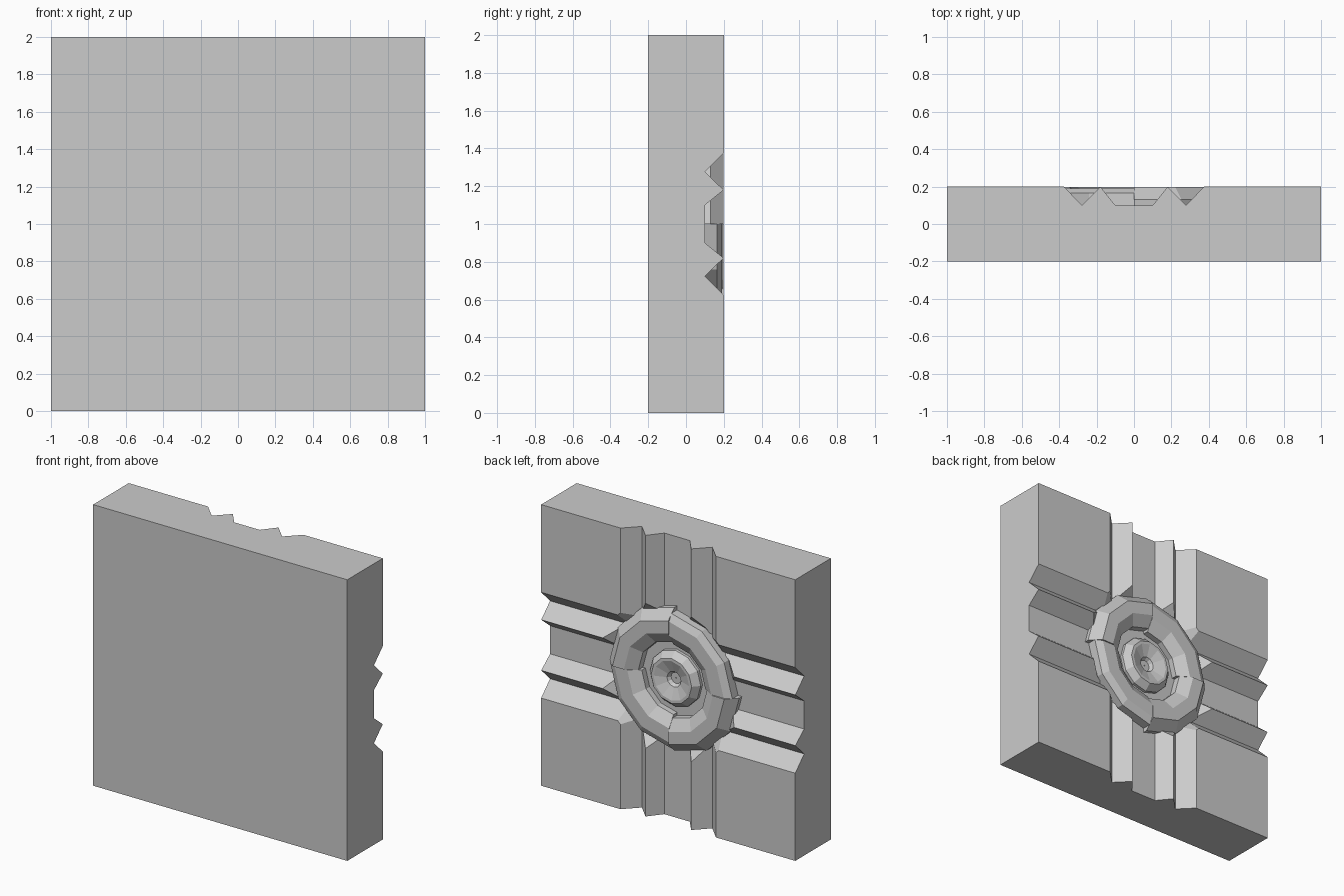
import bpy, bmesh, math

if "Cube" in bpy.data.objects:
    bpy.data.objects.remove(bpy.data.objects["Cube"])


def finish(bm, name):
    bmesh.ops.remove_doubles(bm, verts=bm.verts, dist=1e-5)
    bmesh.ops.recalc_face_normals(bm, faces=bm.faces)
    me = bpy.data.meshes.new(name)
    bm.to_mesh(me)
    bm.free()
    ob = bpy.data.objects.new(name, me)
    bpy.context.collection.objects.link(ob)
    return ob


def prism(name, profile, along_x):
    """Extrude an (offset, y) profile right across the slab."""
    bm = bmesh.new()
    rows = []
    for t in (-1.2, 1.2):
        rows.append([bm.verts.new((t, y, 1 + o) if along_x else (o, y, 1 + t))
                     for o, y in profile])
    n = len(profile)
    for i in range(n):
        j = (i + 1) % n
        bm.faces.new((rows[0][i], rows[0][j], rows[1][j], rows[1][i]))
    for row in rows:
        bm.faces.new(row)
    return finish(bm, name)


def sweep(name, profile, start, end, steps):
    """Turn a closed (radius, y) profile about the slab's centre axis."""
    bm = bmesh.new()
    full = end - start >= 360
    rows = []
    for k in range(steps if full else steps + 1):
        a = math.radians(start + (end - start) * k / steps)
        rows.append([bm.verts.new((r * math.cos(a), y, 1 + r * math.sin(a)))
                     for r, y in profile])
    n = len(profile)
    for k in range(steps):
        p, q = rows[k], rows[(k + 1) % len(rows)]
        for i in range(n):
            j = (i + 1) % n
            bm.faces.new((p[i], p[j], q[j], q[i]))
    if not full:
        bm.faces.new(rows[0])
        bm.faces.new(rows[-1])
    return finish(bm, name)


# Plain slab
bm = bmesh.new()
bmesh.ops.create_cube(bm, size=1)
for v in bm.verts:
    v.co = (v.co.x * 2, v.co.y * 0.4, v.co.z * 2 + 1)
slab = finish(bm, "wall_slab")

# Cross of grooves: V groove, flat trench, V groove
half = [(0.1, 0.1), (0.18, 0.199), (0.277, 0.1), (0.376, 0.2), (0.376, 0.3)]
groove = [(-x, y) for x, y in reversed(half)] + half
cutters = [prism("groove_cutter_x", groove, True),
           prism("groove_cutter_z", groove, False)]

# Round recess with a sloping rim
bm = bmesh.new()
bmesh.ops.create_cone(bm, cap_ends=True, segments=12,
                      radius1=0.465, radius2=0.665, depth=0.2)
for v in bm.verts:
    x, y, z = v.co
    v.co = (x, z + 0.199, 1 + y)
cutters.append(finish(bm, "recess_cutter"))

for c in cutters:
    c.hide_render = True
    m = slab.modifiers.new(c.name, 'BOOLEAN')
    m.operation = 'DIFFERENCE'
    m.solver = 'EXACT'
    m.object = c
bpy.context.view_layer.update()
dg = bpy.context.evaluated_depsgraph_get()
cut_mesh = bpy.data.meshes.new_from_object(slab.evaluated_get(dg))
slab.modifiers.clear()
slab.data = cut_mesh
for c in cutters:
    bpy.data.objects.remove(c)

# Ring in four alternating quarters
wide = [(0.51, 0.05), (0.51, 0.13), (0.44, 0.199), (0.35, 0.199),
        (0.27, 0.15), (0.27, 0.05)]
narrow = [(0.48, 0.05), (0.48, 0.165), (0.43, 0.19), (0.33, 0.19),
          (0.25, 0.14), (0.25, 0.05)]
for i in range(4):
    sweep("ring_quarter_%d" % (i + 1), narrow if i % 2 else wide,
          i * 90, i * 90 + 90, 3)

# Dished hub with a small central pit
hub = [(0.2, 0.05), (0.2, 0.12), (0.16, 0.165), (0.14, 0.165),
       (0.055, 0.135), (0.04, 0.11), (0.004, 0.11), (0.004, 0.05)]
sweep("hub", hub, 0, 360, 12)
